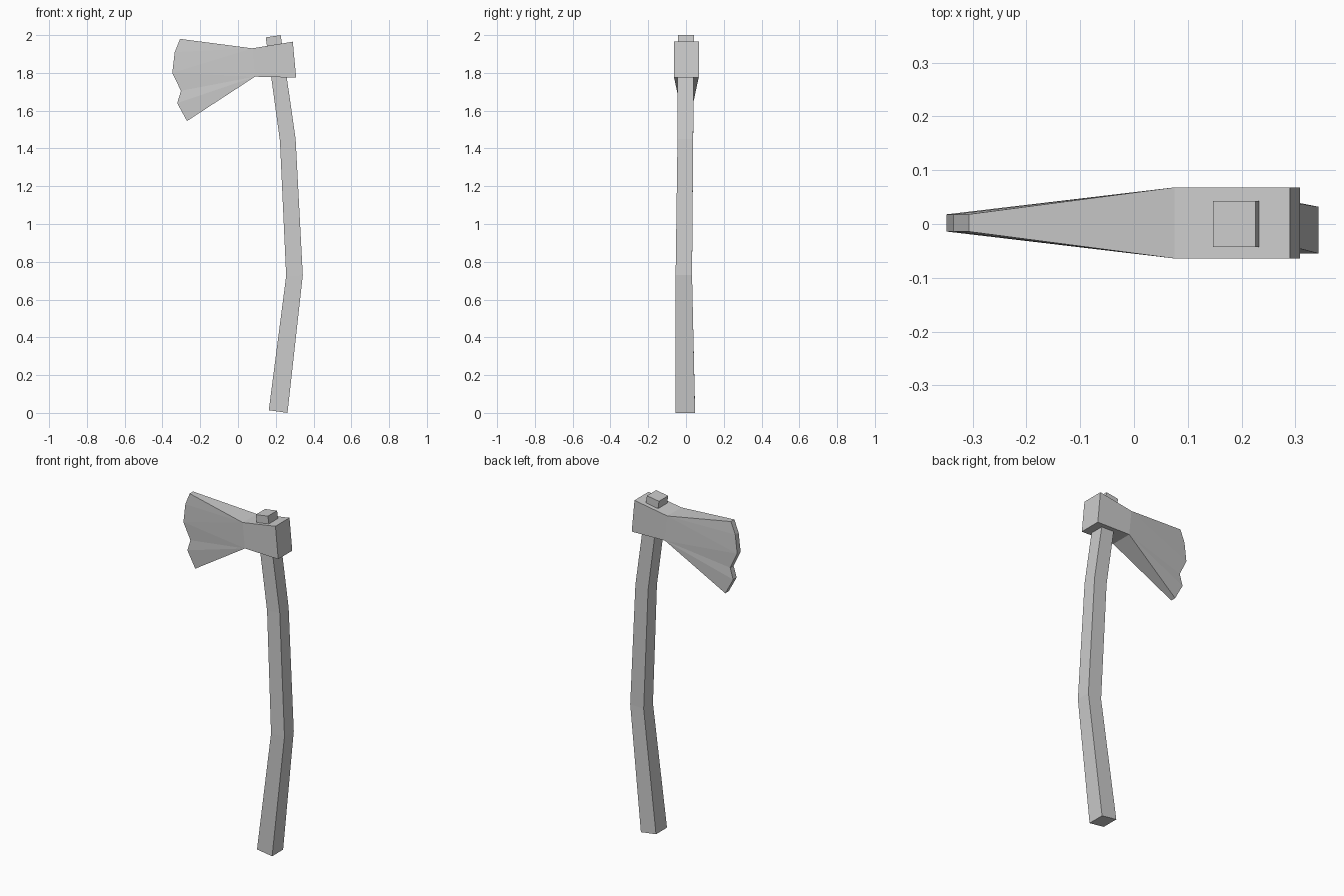
import bpy, bmesh

if "Cube" in bpy.data.objects:
    bpy.data.objects.remove(bpy.data.objects["Cube"])

grey = bpy.data.materials.new("plain grey")
grey.diffuse_color = (0.6, 0.6, 0.6, 1)
grey.use_nodes = True
grey.node_tree.nodes["Principled BSDF"].inputs["Base Color"].default_value = grey.diffuse_color


def make_object(name, bm):
    bmesh.ops.recalc_face_normals(bm, faces=bm.faces[:])
    mesh = bpy.data.meshes.new(name)
    bm.to_mesh(mesh)
    bm.free()
    mesh.materials.append(grey)
    obj = bpy.data.objects.new(name, mesh)
    bpy.context.collection.objects.link(obj)
    return obj


# Handle: bent square bar, its tip pokes through the head
# Each ring: left x, left z, right x, right z, front y, back y
rings = [
    (0.163, 0.014, 0.262, 0.000, -0.055, 0.048),
    (0.255, 0.725, 0.343, 0.730, -0.055, 0.032),
    (0.222, 1.440, 0.305, 1.450, -0.045, 0.038),
    (0.147, 1.988, 0.226, 2.000, -0.043, 0.043),
]
bm = bmesh.new()
loops = []
for xl, zl, xr, zr, yf, yb in rings:
    corners = [(xl, yf, zl), (xr, yf, zr), (xr, yb, zr), (xl, yb, zl)]
    loops.append([bm.verts.new(c) for c in corners])
for a, b in zip(loops, loops[1:]):
    for i in range(4):
        j = (i + 1) % 4
        bm.faces.new((a[i], a[j], b[j], b[i]))
bm.faces.new(loops[0])
bm.faces.new(loops[-1])
make_object("handle", bm)

# Head: thick socket block tapering to a thin, chipped cutting edge
outline = [
    (0.075, 1.930), (0.290, 1.965), (0.308, 1.775), (0.090, 1.780),   # socket
    (-0.270, 1.545), (-0.322, 1.640), (-0.302, 1.705),                # chipped edge
    (-0.348, 1.800), (-0.335, 1.910), (-0.307, 1.980),
]
side_faces = [(0, 1, 2, 3), (3, 4, 5), (3, 5, 6), (3, 6, 7),
              (0, 3, 7), (0, 7, 8), (0, 8, 9)]
centre_y = 0.002
bm = bmesh.new()
sides = []
for s in (-1, 1):
    verts = [bm.verts.new((x, centre_y + s * (0.066 if i < 4 else 0.016), z))
             for i, (x, z) in enumerate(outline)]
    for face in side_faces:
        bm.faces.new([verts[i] for i in face])
    sides.append(verts)
front, back = sides
for i in range(len(outline)):
    j = (i + 1) % len(outline)
    bm.faces.new((front[i], front[j], back[j], back[i]))
make_object("axe_head", bm)
